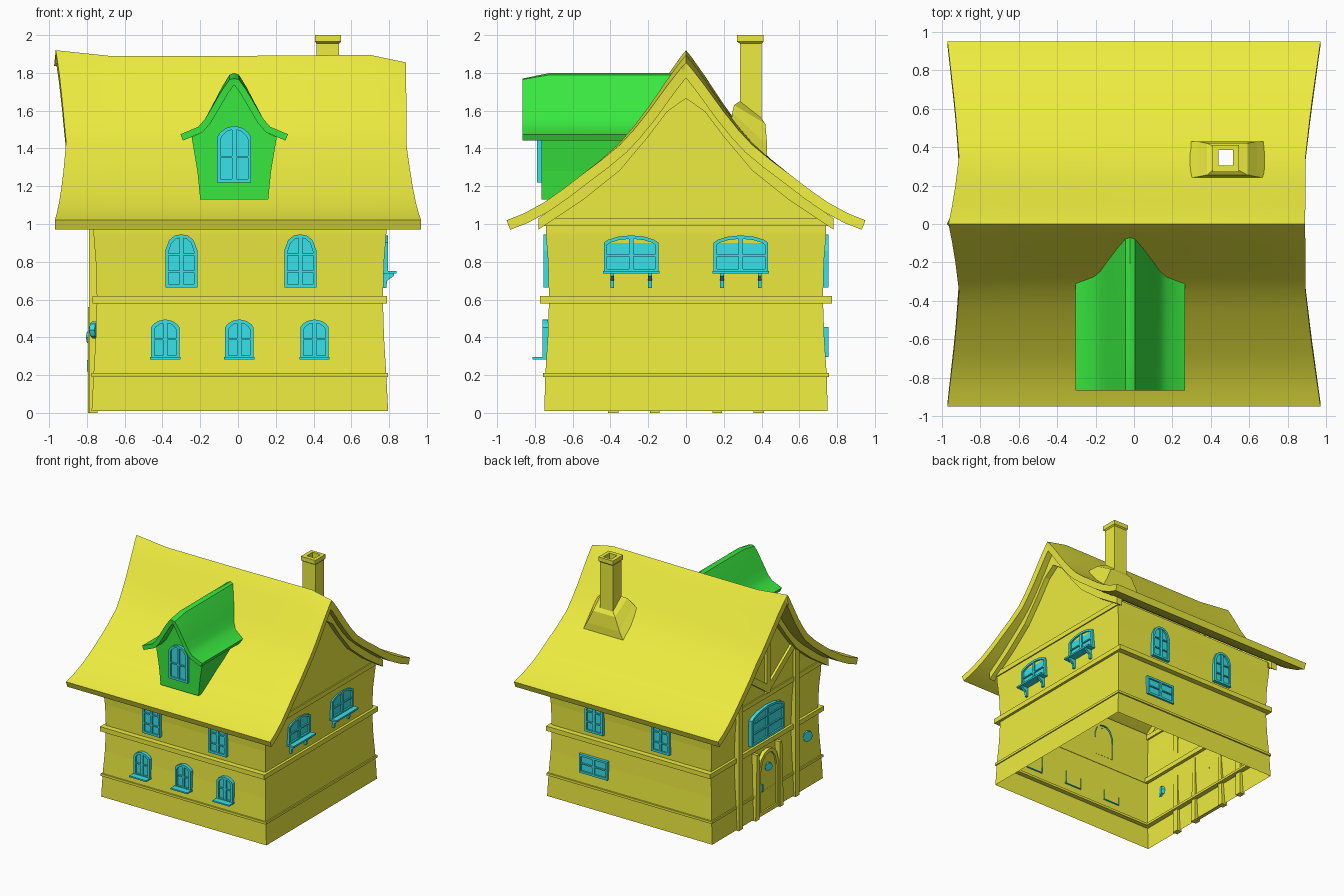
import bpy, bmesh, math
from mathutils import Matrix

if "Cube" in bpy.data.objects:
    bpy.data.objects.remove(bpy.data.objects["Cube"])


def mat(name, c):
    m = bpy.data.materials.new(name)
    m.diffuse_color = (*c, 1)
    m.use_nodes = True
    m.node_tree.nodes["Principled BSDF"].inputs["Base Color"].default_value = m.diffuse_color
    return m


YEL = mat("yellow", (0.85, 0.84, 0.05))
GRN = mat("green", (0.04, 0.8, 0.05))
CYA = mat("cyan", (0.04, 0.75, 0.8))


def make(name, verts, faces, m, recalc=True):
    me = bpy.data.meshes.new(name)
    me.from_pydata(verts, [], faces)
    if recalc:
        bm = bmesh.new()
        bm.from_mesh(me)
        bmesh.ops.recalc_face_normals(bm, faces=bm.faces)
        bm.to_mesh(me)
        bm.free()
    me.materials.append(m)
    o = bpy.data.objects.new(name, me)
    bpy.context.collection.objects.link(o)
    return o


def prism(name, pts, a, b, m, axis="x"):
    n = len(pts)
    put = (lambda p, d: (d, p[0], p[1])) if axis == "x" else (lambda p, d: (p[0], d, p[1]))
    v = [put(p, a) for p in pts] + [put(p, b) for p in pts]
    f = [list(range(n))[::-1], list(range(n, 2 * n))]
    f += [(i, (i + 1) % n, n + (i + 1) % n, n + i) for i in range(n)]
    return make(name, v, f, m)


def box(name, x0, x1, y0, y1, z0, z1, m=YEL):
    return prism(name, [(y0, z0), (y1, z0), (y1, z1), (y0, z1)], x0, x1, m)


def loft(name, rects, m, closed=False):
    """Connect rectangles (x0, x1, y0, y1, z at y0, z at y1)."""
    v, f, k = [], [], len(rects)
    for x0, x1, y0, y1, za, zb in rects:
        v += [(x0, y0, za), (x1, y0, za), (x1, y1, zb), (x0, y1, zb)]
    for r in range(k if closed else k - 1):
        a, b = 4 * r, 4 * ((r + 1) % k)
        f += [(a + i, a + (i + 1) % 4, b + (i + 1) % 4, b + i) for i in range(4)]
    return make(name, v, f, m)


def lerp(t, x):
    for (a, p), (b, q) in zip(t, t[1:]):
        if x <= b:
            return p + (q - p) * (x - a) / (b - a)
    return t[-1][1]


def sheet(name, rows, thick, m):
    """Solid roof slab from a grid of points, rows run along x."""
    n = len(rows[0])
    f = [(i * n + j, (i + 1) * n + j, (i + 1) * n + j + 1, i * n + j + 1)
         for i in range(len(rows) - 1) for j in range(n - 1)]
    o = make(name, [p for r in rows for p in r], f, m, False)
    s = o.modifiers.new("slab", "SOLIDIFY")
    s.thickness, s.offset, s.use_even_offset = thick, -1, True
    return o


def finish(o):
    bpy.ops.object.select_all(action="DESELECT")
    o.select_set(True)
    bpy.context.view_layer.objects.active = o
    for s in list(o.modifiers):
        bpy.ops.object.modifier_apply(modifier=s.name)
    bpy.ops.object.shade_smooth_by_angle(angle=math.radians(35))


# walls: open shell with a slight waist, plus two gables
RINGS = [(.01, .785, .75), (.2, .775, .745), (.4, .763, .732), (.6, .757, .725),
         (.8, .763, .73), (.95, .775, .742), (1.04, .775, .742)]
loft("walls", [(.01 - hx, .01 + hx, -hy, hy, z, z) for z, hx, hy in RINGS], YEL)
for side, x in (("left", -.765), ("right", .785)):
    make("gable_" + side, [(x, -.742, 1.04), (x, .742, 1.04), (x, .35, 1.36), (x, 0, 1.77),
                           (x, -.35, 1.36)], [(0, 1, 2, 3, 4)], YEL)
# belts around the walls
for name, z0, z1, hx, hy in (("low_belt", .19, .21, .785, .757), ("middle_belt", .58, .62, .78, .772)):
    ring = lambda d, z: (.01 - hx + d, .01 + hx - d, -hy + d, hy - d, z, z)
    loft(name, [ring(0, z0), ring(0, z1), ring(.05, z1), ring(.05, z0)], YEL, True)
for side, x in (("left", -.775), ("right", .77)):
    box("gable_beam_" + side, x, x + .025, -.75, .75, .99, 1.03)

# main roof with sagging slopes and flared ends
P = [(0, 1.89), (.03, 1.855), (.1, 1.76), (.2, 1.615), (.28, 1.51), (.35, 1.43), (.45, 1.34),
     (.55, 1.262), (.65, 1.185), (.75, 1.115), (.86, 1.055), (.95, 1.02)]
LEFT = [(0, -.965), (.15, -.935), (.35, -.91), (.6, -.93), (.95, -.97)]
RIGHT = [(0, .89), (.35, .892), (.6, .92), (.95, .97)]
ys = [-p[0] for p in P[:0:-1]] + [p[0] for p in P]
rows = []
for u, dz in ((None, .03), (-.68, 0), (0, 0), (.7, .005), (9, -.035)):
    row = []
    for y in ys:
        a = abs(y)
        x = lerp(LEFT, a) if u is None else lerp(RIGHT, a) if u == 9 else u
        row.append((x, y, lerp(P, a) + dz * max(0, 1 - a / .5)))
    rows.append(row)
roof = sheet("main_roof", rows, .054, YEL)
flue = box("flue_cutter", .44, .515, .305, .385, 1, 1.9)
flue.hide_render = True
cut = roof.modifiers.new("flue", "BOOLEAN")
cut.object, cut.operation, cut.solver = flue, "DIFFERENCE", "EXACT"
finish(roof)
bpy.data.objects.remove(flue)

# rafters under the gable edges
up = [(0, 1.775)] + [(y, lerp(P, y) - .068) for y in (.1, .2, .35, .55, .78)]
low = [(y, z - lerp([(0, .11), (.2, .085), (.78, .06)], y)) for y, z in up]
for side, x in (("left", -.81), ("right", .78)):
    edge = [(-y, z) for y, z in up[:0:-1]] + up + low[::-1] + [(-y, z) for y, z in low[1:]]
    prism("rafter_" + side, edge, x, x + .05, YEL)

# chimney and its flared skirt
O, C, I = (.415, .535, .285, .4), (.408, .545, .27, .41), (.44, .515, .305, .385)
loft("chimney", [(*r, z, z) for r, z in ((O, 1.33), (O, 1.955), (C, 1.965), (C, 2), (I, 2), (I, 1.33))],
     YEL, True)
loft("chimney_skirt", [(.29, .68, .24, .43, 1.55, 1.345), (.33, .64, .245, .43, 1.59, 1.42),
                       (.38, .59, .255, .42, 1.63, 1.53), (.415, .535, .285, .4, 1.65, 1.56)], YEL)

# dormer roof and body, both running back into the main roof
CX = -.02
D = [(0, 1.8), (.025, 1.79), (.065, 1.725), (.12, 1.62), (.155, 1.555), (.19, 1.515), (.285, 1.475)]
INV = [(z, -y) for y, z in P[::-1]]
rows = []
for dx, z in [(-x, z) for x, z in D[:0:-1]] + D:
    drop = .03 * max(0, 1 - abs(dx) / .15)
    rows.append([(CX + dx, -.865, z - drop), (CX + dx, -.72, z), (CX + dx, lerp(INV, z) + .025, z)])
finish(sheet("dormer_roof", rows, .036, GRN))
B = [(.18, 1.13), (.195, 1.28), (.225, 1.46), (.19, 1.475), (.12, 1.575), (.065, 1.67)]
loop = [(CX + x, z) for x, z in B] + [(CX, 1.755)] + [(CX - x, z) for x, z in B[::-1]]
n = len(loop)
make("dormer_body", [(x, -.765, z) for x, z in loop] + [(x, lerp(INV, z) + .03, z) for x, z in loop],
     [tuple(range(n))] + [(i, (i + 1) % n, n + (i + 1) % n, n + i) for i in range(n)], GRN)

# windows: arched frame, recessed pane and glazing bars
ROUND = [(0, 1), (.2, .98), (.38, .89), (.5, .7)]
SHALLOW = [(0, 1), (.25, .96), (.42, .88), (.5, .8)]
FLAT = [(0, 1), (.5, 1)]
TURN = {"front": 0, "right": 90, "back": 180, "left": -90}


def window(name, side, along, plane, z0, w, h, shape, bars=(.4,), m=CYA, depth=.03, t=.018):
    half = [(x * w, z * h) for x, z in shape]
    out = [(w / 2, 0)] + half[:0:-1] + [half[0]] * (shape is not FLAT) + [(-x, z) for x, z in half[1:]] + [(-w / 2, 0)]
    inn = [(x * (1 - 2 * t / w), h / 2 + (z - h / 2) * (1 - 2 * t / h)) for x, z in out]
    k = len(out)
    v = [(x, y, z) for pts, y in ((out, depth), (out, 0), (inn, 0), (inn, .014)) for x, z in pts]
    f = [(r * k + i, r * k + (i + 1) % k, (r + 1) * k + (i + 1) % k, (r + 1) * k + i)
         for r in range(3) for i in range(k)]
    f.append(tuple(range(3 * k, 4 * k)))

    def bar(x0, x1, za, zb):
        s = len(v)
        v.extend((x, y, z) for y in (.003, .016) for x, z in ((x0, za), (x1, za), (x1, zb), (x0, zb)))
        f.append((s, s + 1, s + 2, s + 3))
        f.extend((s + i, s + (i + 1) % 4, s + 4 + (i + 1) % 4, s + 4 + i) for i in range(4))
    if bars:
        bar(-.011, .011, t, h - t)
        for b in bars:
            bar(-w / 2 + t, w / 2 - t, b * h - .005, b * h + .005)
    o = make(name, v, f, m)
    loc = (along, plane, z0) if side in ("front", "back") else (plane, along, z0)
    o.data.transform(Matrix.Translation(loc) @ Matrix.Rotation(math.radians(TURN[side]), 4, "Z"))
    return o


for i, x in enumerate((-.385, .007, .405)):
    window(f"front_low_window_{i}", "front", x, -.76, .285, .15, .21, SHALLOW, (.5,))
    box(f"front_sill_{i}", x - .08, x + .08, -.812, -.735, .283, .295, CYA)
for i, x in enumerate((-.3, .33)):
    window(f"front_top_window_{i}", "front", x, -.755, .665, .17, .28, ROUND, (.3, .62))
    window(f"back_top_window_{i}", "back", x + .02, .755, .665, .17, .28, ROUND, (.3, .62))
window("back_low_window", "back", .355, .755, .295, .27, .16, FLAT, (.5,))
window("dormer_window", "front", CX, -.788, 1.22, .18, .3, SHALLOW, (.45,))
for i, y in enumerate((-.29, .29)):
    window(f"right_window_{i}", "right", y, .795, .745, .29, .195, SHALLOW, (.45,))
    box(f"right_sill_{i}", .765, .838, y - .15, y + .15, .738, .752, CYA)
    for j in (-.1, .1):
        prism(f"sill_bracket_{i}_{j}", [(.765, .66), (.785, .66), (.79, .7), (.825, .725), (.825, .74), (.765, .74)],
              y + j - .01, y + j + .01, CYA, "y")
window("left_window", "left", .01, -.79, .65, .44, .28, SHALLOW, (.35, .68), depth=.035)

# left side timbers: posts, door jambs, gable braces
for s in (-1, 1):
    box(f"post_{s}", -.79, -.745, s * .385 - .027, s * .385 + .027, 0, 1.32)
    j = [(s * .19, 0), (s * .14, 0), (s * .14, .56), (s * .17, .56)]
    prism(f"door_jamb_{s}", j, -.795, -.745, YEL)
    prism(f"brace_{s}", [(0, 1.03), (0, 1.1), (s * .37, 1.36), (s * .37, 1.29)], -.785, -.755, YEL)
box("king_post", -.785, -.755, -.025, .025, 1.03, 1.7)

# door with round light and handle, and the small round window
window("door", "left", 0, -.788, .01, .28, .54, ROUND, (), YEL, .03, .03)


def roundel(name, x, y, z, r):
    bpy.ops.mesh.primitive_cylinder_add(vertices=8, radius=r, depth=.03, location=(x, y, z),
                                        rotation=(math.pi / 8, math.pi / 2, 0))
    bpy.context.object.name = name
    bpy.context.object.data.materials.append(CYA)


roundel("door_light", -.778, 0, .4, .035)
roundel("small_round_window", -.757, -.56, .44, .045)
box("door_handle", -.8, -.77, .09, .105, .22, .28, CYA)
